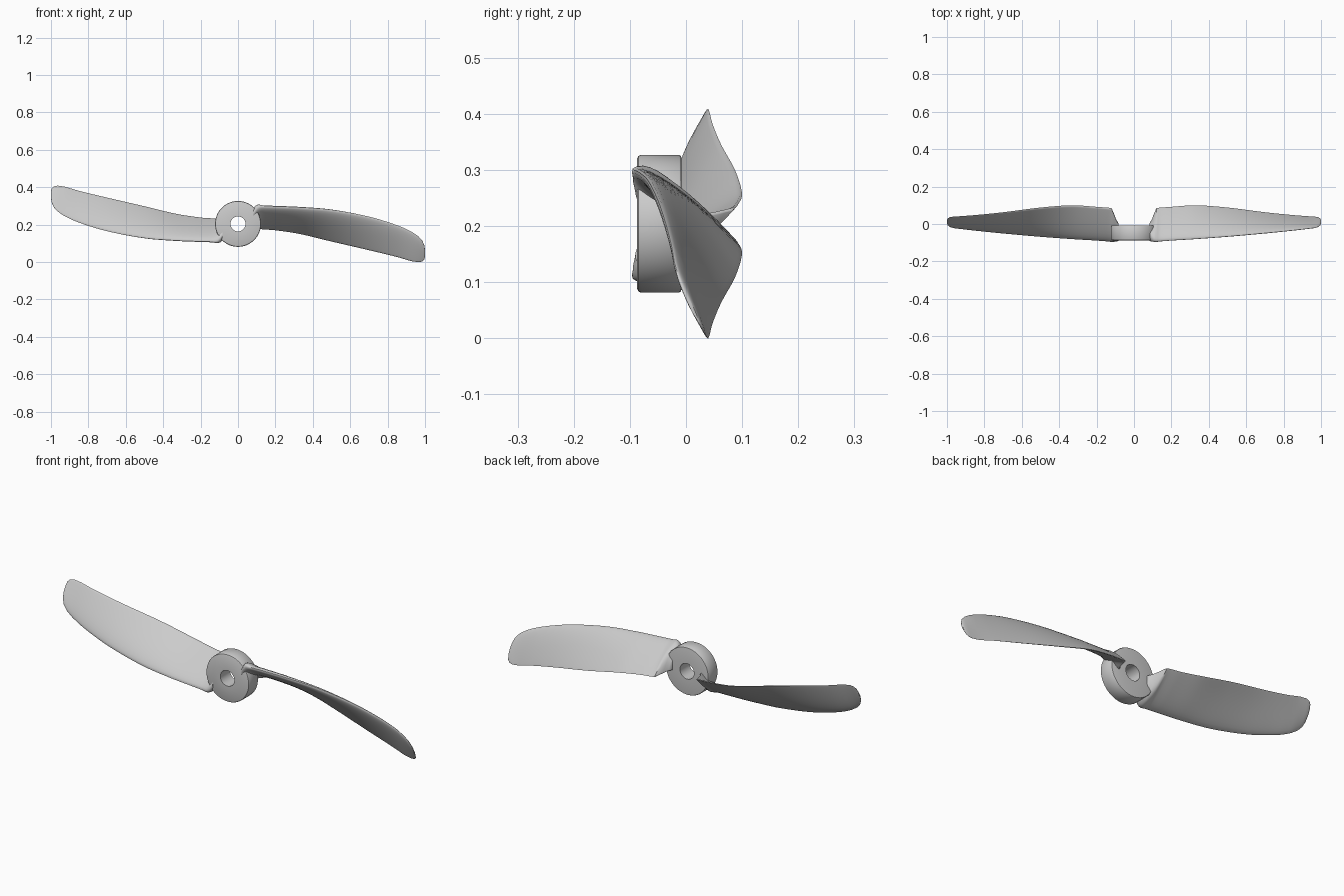
import bpy, bmesh, math
from mathutils import Vector

if "Cube" in bpy.data.objects:
    bpy.data.objects.remove(bpy.data.objects["Cube"])

CZ = 0.204  # height of the shaft axis


def finish(bm, name, angle):
    bmesh.ops.recalc_face_normals(bm, faces=bm.faces)
    me = bpy.data.meshes.new(name)
    bm.to_mesh(me)
    bm.free()
    ob = bpy.data.objects.new(name, me)
    bpy.context.collection.objects.link(ob)
    bpy.ops.object.select_all(action='DESELECT')
    ob.select_set(True)
    bpy.context.view_layer.objects.active = ob
    bpy.ops.object.shade_smooth_by_angle(angle=math.radians(angle))
    return ob


def bridge(bm, rings, closed=False):
    pairs = list(zip(rings, rings[1:] + rings[:1])) if closed else list(zip(rings, rings[1:]))
    for a, b in pairs:
        n = len(a)
        for i in range(n):
            j = (i + 1) % n
            bm.faces.new((a[i], a[j], b[j], b[i]))


# hub: chamfered ring turned around the y axis
bm = bmesh.new()
profile = [(0.04, -0.087), (0.116, -0.087), (0.1205, -0.085), (0.1225, -0.081),
           (0.1225, -0.012), (0.1205, -0.009), (0.116, -0.008), (0.04, -0.008)]
SEG = 72
rings = []
for r, y in profile:
    rings.append([bm.verts.new((r * math.cos(2 * math.pi * k / SEG), y,
                                CZ + r * math.sin(2 * math.pi * k / SEG))) for k in range(SEG)])
bridge(bm, rings, closed=True)
finish(bm, "hub", 35)

# blade stations: x, front edge y z, rear edge y z, thickness
stations = [
    (0.082, -0.080, 0.282, 0.000, 0.192, 0.060),
    (0.095, -0.089, 0.296, 0.022, 0.190, 0.052),
    (0.108, -0.093, 0.302, 0.056, 0.184, 0.046),
    (0.120, -0.095, 0.302, 0.084, 0.177, 0.040),
    (0.135, -0.093, 0.300, 0.086, 0.175, 0.033),
    (0.20, -0.088, 0.298, 0.091, 0.170, 0.030),
    (0.33, -0.080, 0.293, 0.099, 0.150, 0.029),
    (0.50, -0.067, 0.280, 0.087, 0.109, 0.026),
    (0.70, -0.049, 0.243, 0.062, 0.063, 0.021),
    (0.85, -0.034, 0.197, 0.047, 0.027, 0.016),
    (0.93, -0.025, 0.161, 0.041, 0.004, 0.013),
    (0.965, -0.021, 0.137, 0.039, -0.001, 0.011),
    (0.985, -0.015, 0.115, 0.036, 0.003, 0.009),
    (0.996, -0.006, 0.090, 0.030, 0.014, 0.006),
    (1.000, 0.003, 0.068, 0.021, 0.032, 0.003),
]


def hermite(s, i, t):
    # smooth interpolation over unevenly spaced stations, using x as parameter
    def slope(k, c):
        a, b = s[max(k - 1, 0)], s[min(k + 1, len(s) - 1)]
        return (b[c] - a[c]) / (b[0] - a[0])
    p, q = s[i], s[i + 1]
    d = q[0] - p[0]
    out = [p[0] + d * t]
    for c in range(1, 6):
        if p[0] < 0.13 or i >= len(s) - 5:
            out.append(p[c] + (q[c] - p[c]) * t)
        else:
            m0, m1 = slope(i, c) * d, slope(i + 1, c) * d
            out.append((2*t**3 - 3*t*t + 1) * p[c] + (t**3 - 2*t*t + t) * m0
                       + (3*t*t - 2*t**3) * q[c] + (t**3 - t*t) * m1)
    return out


def section(bm, st, n=14):
    # slightly cambered aerofoil with a round nose
    x, yf, zf, yr, zr, th = st
    f, r = Vector((x, yf, zf)), Vector((x, yr, zr))
    chord = r - f
    up = Vector((0, -chord.z, chord.y)).normalized()  # towards back and top
    length = chord.length
    verts = []
    for k in range(2 * n):
        u = 0.5 - 0.5 * math.cos(math.pi * k / n)
        half = 5 * th * (0.2969 * math.sqrt(u) - 0.126 * u - 0.3516 * u * u
                         + 0.2843 * u**3 - 0.0936 * u**4) + 0.003 * math.sqrt(max(0, u * (1 - u)))
        camber = 0.005 * length * 4 * u * (1 - u)
        side = 1 if k <= n else -1
        verts.append(bm.verts.new(f + chord * u + up * (camber + side * half)))
    return verts


bm = bmesh.new()
rings = []
for i in range(len(stations) - 1):
    steps = 6 if 0.13 < stations[i][0] < 0.9 else 2
    rings += [section(bm, hermite(stations, i, k / steps)) for k in range(steps)]
rings.append(section(bm, stations[-1]))
bridge(bm, rings)
bm.faces.new(rings[0])
bm.faces.new(rings[-1])
right = finish(bm, "right_blade", 50)

# second blade: the same mesh turned half a revolution about the shaft
left = bpy.data.objects.new("left_blade", right.data)
bpy.context.collection.objects.link(left)
left.rotation_euler = (0, math.pi, 0)
left.location = (0, 0, 2 * CZ)
